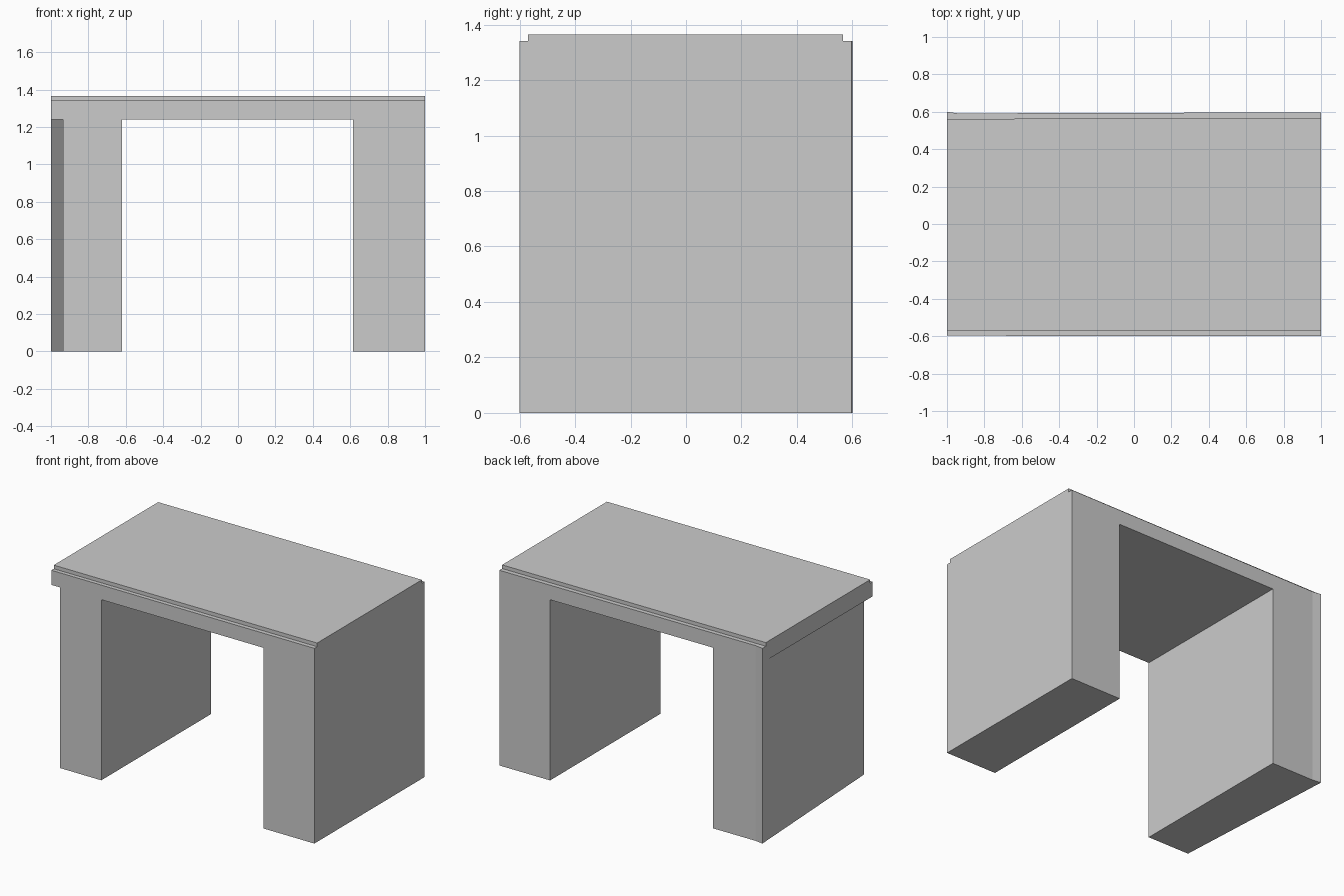
import bpy
import bmesh

if "Cube" in bpy.data.objects:
    bpy.data.objects.remove(bpy.data.objects["Cube"])


def prism(name, outline, z0, z1):
    """Extrude a counter-clockwise plan outline from z0 to z1."""
    bm = bmesh.new()
    base = bm.faces.new([bm.verts.new((x, y, z0)) for x, y in outline])
    top = bmesh.ops.extrude_face_region(bm, geom=[base])["geom"]
    verts = [v for v in top if isinstance(v, bmesh.types.BMVert)]
    bmesh.ops.translate(bm, verts=verts, vec=(0, 0, z1 - z0))
    bmesh.ops.recalc_face_normals(bm, faces=bm.faces)
    mesh = bpy.data.meshes.new(name)
    bm.to_mesh(mesh)
    bm.free()
    obj = bpy.data.objects.new(name, mesh)
    bpy.context.collection.objects.link(obj)
    return obj


# Slightly skewed front and back wall lines
def front(x):
    return (x, -0.5985 - 0.0015 * x)


def back(x):
    return (x, 0.594 + 0.003 * x)


BACK_CORNER = (-1, 0.6)
LEG_H, LEDGE_H, TOP_H = 1.24, 1.34, 1.365

# Left leg: outer wall slants inwards towards the front
prism("left_leg", [front(-0.935), front(-0.62), back(-0.62), back(-0.94), BACK_CORNER], 0, LEG_H)

# Right leg
prism("right_leg", [front(0.615), front(1), back(1), back(0.615)], 0, LEG_H)

# Beam across both legs, overhanging the slanted wall
prism("beam", [front(-1), front(1), back(1), back(-0.94), BACK_CORNER], LEG_H, LEDGE_H)

# Raised top slab, set back from the front and rear edges
prism("top_slab", [(-1, -0.57), (1, -0.57), (1, 0.566), (-1, 0.562)], LEDGE_H, TOP_H)
